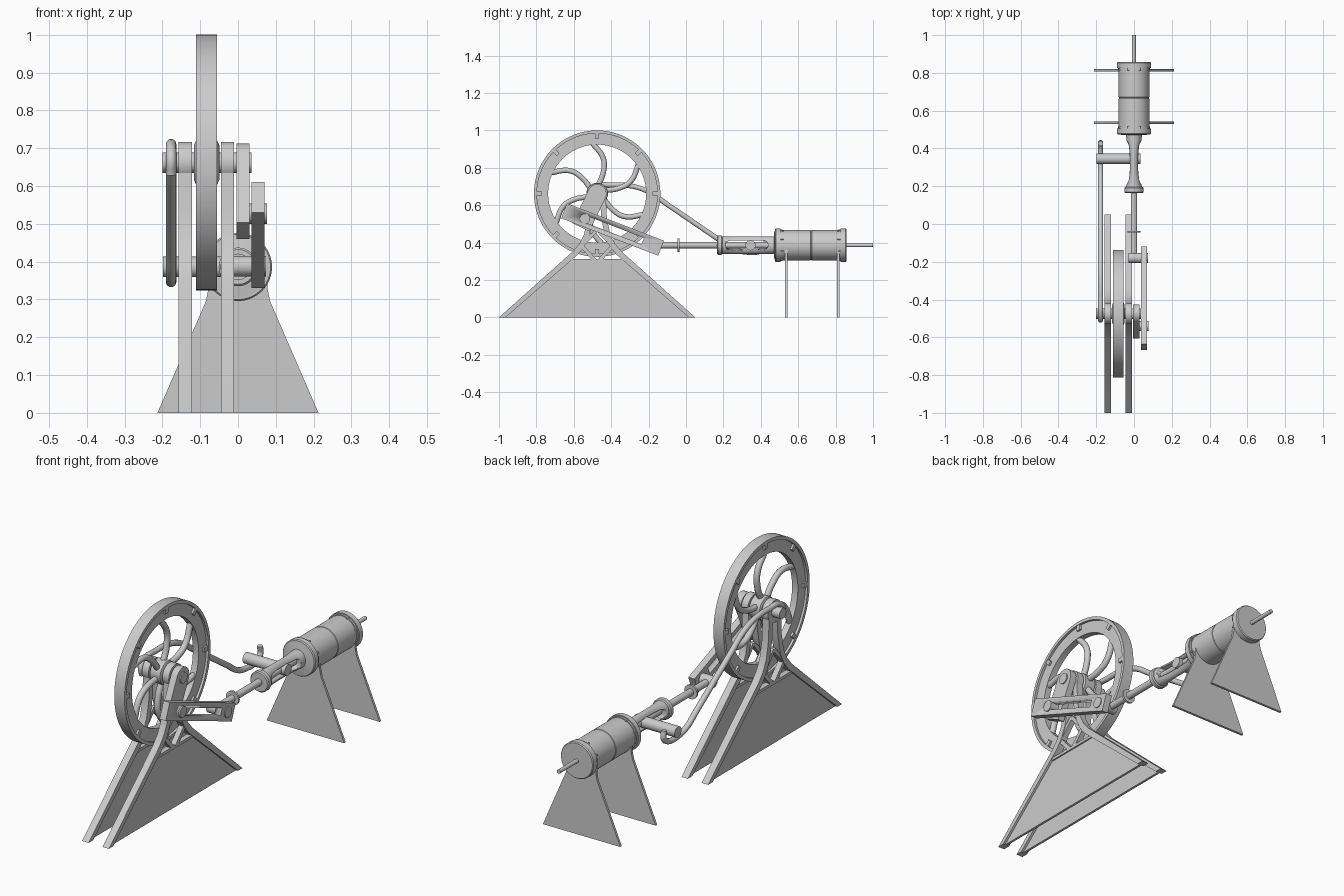
import bpy, bmesh, math
from mathutils import Vector

if "Cube" in bpy.data.objects:
    bpy.data.objects.remove(bpy.data.objects["Cube"])

grey = bpy.data.materials.new("cast_iron_grey")
grey.diffuse_color = (0.6, 0.6, 0.6, 1)
grey.use_nodes = True
grey.node_tree.nodes["Principled BSDF"].inputs["Base Color"].default_value = grey.diffuse_color
WY, WZ, RZ = -0.475, 0.662, 0.386   # wheel centre, piston axis height


def finish(name, bm, smooth=True):
    bmesh.ops.recalc_face_normals(bm, faces=bm.faces)
    me = bpy.data.meshes.new(name)
    bm.to_mesh(me)
    bm.free()
    me.materials.append(grey)
    ob = bpy.data.objects.new(name, me)
    bpy.context.collection.objects.link(ob)
    if smooth:
        bpy.ops.object.select_all(action='DESELECT')
        ob.select_set(True)
        bpy.context.view_layer.objects.active = ob
        bpy.ops.object.shade_smooth_by_angle(angle=math.radians(35))
    return ob


def prism(name, pts, a, b, axis='x'):
    """Extrude a closed outline: (y,z) along x, or (x,z) along y."""
    bm = bmesh.new()
    put = (lambda p, t: (t, p[0], p[1])) if axis == 'x' else (lambda p, t: (p[0], t, p[1]))
    r0 = [bm.verts.new(put(p, a)) for p in pts]
    r1 = [bm.verts.new(put(p, b)) for p in pts]
    bm.faces.new(r0)
    bm.faces.new(r1[::-1])
    n = len(pts)
    for i in range(n):
        bm.faces.new((r0[i], r0[(i + 1) % n], r1[(i + 1) % n], r1[i]))
    return finish(name, bm)


def lathe(name, prof, centre, axis='y', n=48, closed=False, squash=None):
    """Spin (position, radius) points about an axis through centre."""
    bm = bmesh.new()
    rings = []
    for k, (t, r) in enumerate(prof):
        ring = []
        for i in range(n):
            u, v = r * math.cos(2 * math.pi * i / n), r * math.sin(2 * math.pi * i / n)
            if squash:
                u *= squash[k]
            co = (u, t, v) if axis == 'y' else (t, u, v)
            ring.append(bm.verts.new(Vector(co) + Vector(centre)))
        rings.append(ring)
    m = len(rings)
    for j in range(m if closed else m - 1):
        p, q = rings[j], rings[(j + 1) % m]
        for i in range(n):
            bm.faces.new((p[i], p[(i + 1) % n], q[(i + 1) % n], q[i]))
    if not closed:
        bm.faces.new(rings[0])
        bm.faces.new(rings[-1])
    return finish(name, bm)


def rod_x(name, x0, x1, y, z, r, n=32):
    return lathe(name, [(x0, r), (x1, r)], (0, y, z), 'x', n)


def tube(name, pts, r):
    cu = bpy.data.curves.new(name, 'CURVE')
    cu.dimensions = '3D'
    cu.bevel_depth, cu.bevel_resolution, cu.use_fill_caps = r, 3, True
    cu.resolution_u = 8
    sp = cu.splines.new('BEZIER')
    sp.bezier_points.add(len(pts) - 1)
    for b, p in zip(sp.bezier_points, pts):
        b.co = p
        b.handle_left_type = b.handle_right_type = 'AUTO'
    cu.materials.append(grey)
    ob = bpy.data.objects.new(name, cu)
    bpy.context.collection.objects.link(ob)
    bpy.ops.object.select_all(action='DESELECT')
    ob.select_set(True)
    bpy.context.view_layer.objects.active = ob
    bpy.ops.object.convert(target='MESH')
    return ob


def cut(ob, cutter):
    m = ob.modifiers.new("cut", 'BOOLEAN')
    m.operation, m.object, m.solver = 'DIFFERENCE', cutter, 'EXACT'
    bpy.context.view_layer.objects.active = ob
    bpy.ops.object.modifier_apply(modifier=m.name)
    bpy.data.objects.remove(cutter)


def bar(y0, z0, y1, z1, w, e0=0, e1=0, round0=False):
    """Outline of a straight bar from one point to another."""
    d = Vector((y1 - y0, z1 - z0)).normalized()
    s = Vector((-d.y, d.x)) * w / 2
    a, b = Vector((y0, z0)) - d * e0, Vector((y1, z1)) + d * e1
    if round0:
        c = Vector((y0, z0))
        arc = [c + s * math.cos(math.pi * i / 12) - d * (w / 2) * math.sin(math.pi * i / 12) for i in range(13)]
        return arc + [b - s, b + s]
    return [a + s, a - s, b - s, b + s]


# Flywheel: wide outer band, thinner inner web, bosses, hub and curved spokes
WX = -0.083
lathe("flywheel_rim", [(-.028, .338), (.028, .338), (.028, .322), (.016, .322), (.016, .262),
                       (-.016, .262), (-.016, .322), (-.028, .322)], (WX, WY, WZ), 'x', 96, True)
for k in range(8):
    a = k * math.pi / 4
    c, s = math.cos(a), math.sin(a)
    prism("rim_boss", bar(WY + .295 * c, WZ + .295 * s, WY + .326 * c, WZ + .326 * s, .022), WX - .026, WX + .026)
lathe("flywheel_hub", [(-.034, .045), (-.028, .058), (.028, .058), (.034, .045)], (WX, WY, WZ), 'x')
for k in range(6):
    pts = []
    for r, off in ((.04, -6), (.12, -16), (.19, -10), (.275, 6)):
        a = math.radians(90 + 60 * k + off)
        pts.append((WX, WY + r * math.cos(a), WZ + r * math.sin(a)))
    tube("flywheel_spoke", pts, .015)

# Two flanged A-frame stands with bracing and bearing bosses
outer = [(-.525, 0), (-.13, .353), (-.095, .395), (-.07, .444), (-.052, .53), (-.046, .66)]
inner = [(-.014, .66), (-.022, .53), (-.042, .435), (-.068, .38), (-.102, .337), (-.49, 0)]
for x0, x1 in ((-.157, -.121), (-.045, -.01)):
    mid = (x0 + x1) / 2
    for sgn in (1, -1):
        prism("stand_flange", [(WY + sgn * y, z) for y, z in outer + inner], x0, x1)
        prism("stand_brace", bar(WY + sgn * .085, .385, WY + sgn * .012, .305, .02), x0 + .004, x1 - .004)
        prism("stand_brace", bar(WY + sgn * .07, .395, WY, .47, .018), x0 + .004, x1 - .004)
    prism("stand_web", [(WY - .505, 0), (WY + .505, 0), (WY + .15, .31), (WY - .15, .31)], mid - .006, mid + .006)
    prism("stand_crossbar", bar(WY - .14, .305, WY + .14, .305, .014), x0 + .004, x1 - .004)
    rod_x("bearing_boss", x0, x1, WY, WZ, .055)
rod_x("main_shaft", -.2, .036, WY, WZ, .027)

# Crank arm and slotted connecting link
PY, PZ, QY, QZ = -.54, .527, -.18, .388
prism("crank_arm", bar(WY, WZ, PY, PZ, .1, 0, .05, True), -.004, .03)
link = prism("slotted_link", bar(PY, PZ, QY, QZ, .086, .12, .05), .036, .07)
d = Vector((QY - PY, QZ - PZ)).normalized()
a, b = Vector((PY, PZ)) + d * .0, Vector((QY, QZ)) - d * .055
cut(link, prism("slot_cutter", bar(a.x, a.y, b.x, b.y, .036), 0, .1))
rod_x("crank_pin", -.004, .077, PY, PZ, .027)
rod_x("crosshead_pin", -.03, .074, QY, QZ, .027)

# Piston rod with collar
lathe("piston_rod", [(-.19, .017), (.49, .017)], (0, 0, RZ), n=32)
lathe("rod_collar", [(-.046, .035), (-.036, .035)], (0, 0, RZ), n=32)

# Waisted guide with a side slot
ys = [.18, .2, .23, .27, .32, .37, .41, .44, .48]
sq = [.95, .9, .72, .58, .55, .58, .68, .85, .95]
guide = lathe("rod_guide", [(y, .046) for y in ys], (0, 0, RZ), squash=sq)
slot = [(.235 - .024 * math.sin(t), RZ + .024 * math.cos(t)) for t in [math.pi * i / 10 for i in range(11)]]
slot += [(.415 + .024 * math.sin(t), RZ - .024 * math.cos(t)) for t in [math.pi * i / 10 for i in range(11)]]
cut(guide, prism("guide_cutter", slot, -.1, .1))
lathe("guide_flange", [(.165, .046), (.17, .051), (.19, .051), (.195, .046)], (0, 0, RZ))
rod_x("valve_pin", -.198, .034, .345, RZ, .027)

# Valve rod hooked over the shaft end and under the valve pin
path = [(-.5, .63), (-.508, .672), (-.475, .704), (-.4, .708), (-.3, .704), (-.2, .672), (-.1, .604),
        (.05, .502), (.17, .42), (.25, .366), (.32, .349), (.39, .352), (.428, .38), (.425, .42)]
tube("valve_rod", [(-.177, y, z) for y, z in path], .014)

# Steam cylinder with stepped end covers, seam and cover bolts
lathe("cylinder_body", [(.47, .062), (.475, .078), (.475, .086), (.48, .09), (.505, .09), (.505, .085), (.515, .085),
                        (.515, .081), (.665, .081), (.667, .079), (.671, .079), (.673, .081), (.815, .081),
                        (.815, .085), (.825, .085), (.825, .09), (.853, .09), (.858, .086)], (0, 0, RZ), n=64)
for y0, y1 in ((.505, .52), (.81, .826)):
    for k in range(8):
        t = (k + .5) * math.pi / 4
        lathe("cover_bolt", [(y0, .005), (y1, .005)], (.084 * math.cos(t), 0, RZ + .084 * math.sin(t)), n=6)
lathe("tail_rod", [(.85, .01), (1.0, .01)], (0, 0, RZ), n=24)

# Cylinder support plates
half = [(.213, 0), (.085, .295), (.078, .33), (.078, RZ)]
for y in (.53, .808):
    prism("support_plate", half + [(-x, z) for x, z in half[::-1]], y, y + .012, 'y')
